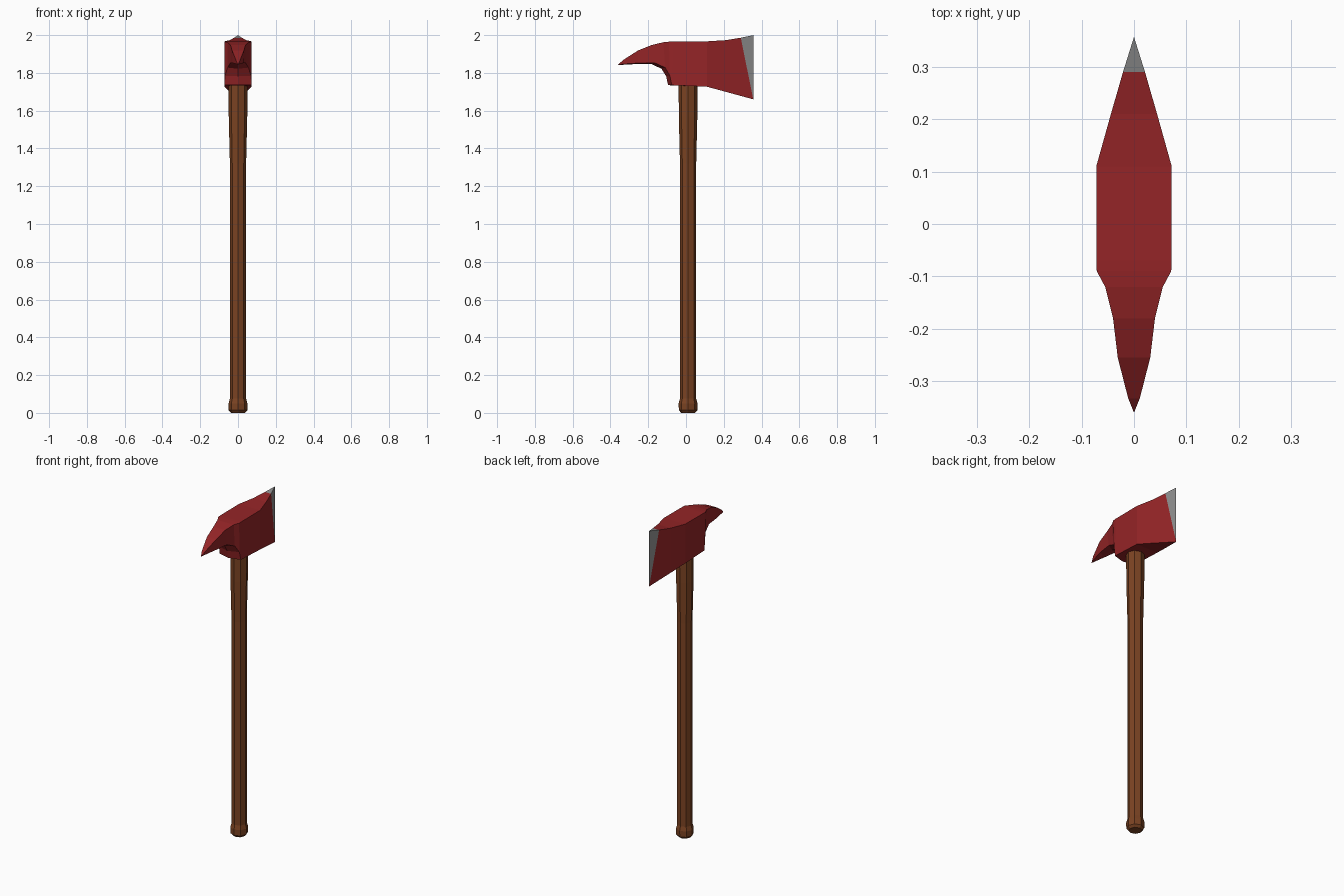
import bpy, bmesh, math

if "Cube" in bpy.data.objects:
    bpy.data.objects.remove(bpy.data.objects["Cube"])


def material(name, rgb):
    m = bpy.data.materials.new(name)
    m.diffuse_color = (*rgb, 1)
    m.use_nodes = True
    m.node_tree.nodes["Principled BSDF"].inputs["Base Color"].default_value = m.diffuse_color
    return m


red = material("red paint", (0.30, 0.018, 0.020))
steel = material("bare steel", (0.26, 0.26, 0.26))
wood = material("brown wood", (0.198, 0.056, 0.016))


def loft(name, rings, mats, cap_start=True, cap_end=True):
    """Skin a list of equal-length rings of points into a closed solid."""
    bm = bmesh.new()
    vr = [[bm.verts.new(p) for p in r] for r in rings]
    n = len(rings[0])
    for i in range(len(vr) - 1):
        for k in range(n):
            j = (k + 1) % n
            bm.faces.new((vr[i][k], vr[i][j], vr[i + 1][j], vr[i + 1][k]))
    if cap_start:
        bm.faces.new(vr[0])
    if cap_end:
        bm.faces.new(vr[-1])
    bmesh.ops.remove_doubles(bm, verts=bm.verts, dist=0.0005)
    bmesh.ops.recalc_face_normals(bm, faces=bm.faces)
    # faces touching the cutting edge only (all beyond the bevel line) are steel
    if len(mats) > 1:
        for f in bm.faces:
            if all(v.co.y > 0.28 for v in f.verts):
                f.material_index = 1
    me = bpy.data.meshes.new(name)
    bm.to_mesh(me)
    bm.free()
    for m in mats:
        me.materials.append(m)
    ob = bpy.data.objects.new(name, me)
    bpy.context.collection.objects.link(ob)
    return ob


# Handle: eight-sided shaft with a flared foot and a thicker neck
profile = [(0.0, 0.036), (0.014, 0.049), (0.05, 0.05), (0.075, 0.043),
           (1.32, 0.043), (1.57, 0.049), (1.76, 0.05)]
loft("handle", [[(r * math.cos(a * math.pi / 4), 0.011 + r * math.sin(a * math.pi / 4), z)
                 for a in range(8)] for z, r in profile], [wood])

# Axe head stations: top y, z, half width; lower side y, z, half width; keel y, z
stations = [
    (0.357, 2.0, 0, 0.357, 1.66, 0, 0.357, 1.66),
    (0.29, 1.986, 0.021, 0.356, 1.66, 0, 0.356, 1.66),
    (0.21, 1.973, 0.044, 0.21, 1.70, 0.044, 0.21, 1.70),
    (0.11, 1.967, 0.072, 0.11, 1.727, 0.072, 0.11, 1.727),
    (-0.07, 1.966, 0.072, -0.075, 1.735, 0.072, -0.095, 1.735),
    (-0.09, 1.965, 0.071, -0.085, 1.785, 0.069, -0.105, 1.782),
    (-0.12, 1.962, 0.055, -0.11, 1.828, 0.055, -0.13, 1.822),
    (-0.18, 1.948, 0.04, -0.165, 1.853, 0.04, -0.185, 1.848),
    (-0.255, 1.918, 0.031, -0.255, 1.852, 0.028, -0.26, 1.847),
    (-0.333, 1.868, 0.011, -0.333, 1.847, 0.009, -0.333, 1.843),
    (-0.36, 1.843, 0, -0.36, 1.843, 0, -0.36, 1.843),
]
loft("axe_head", [[(-wt, yt, zt), (0, yt, zt), (wt, yt, zt), (wb, yb, zb), (0, yc, zc), (-wb, yb, zb)]
                  for yt, zt, wt, yb, zb, wb, yc, zc in stations],
     [red, steel], False, False)
